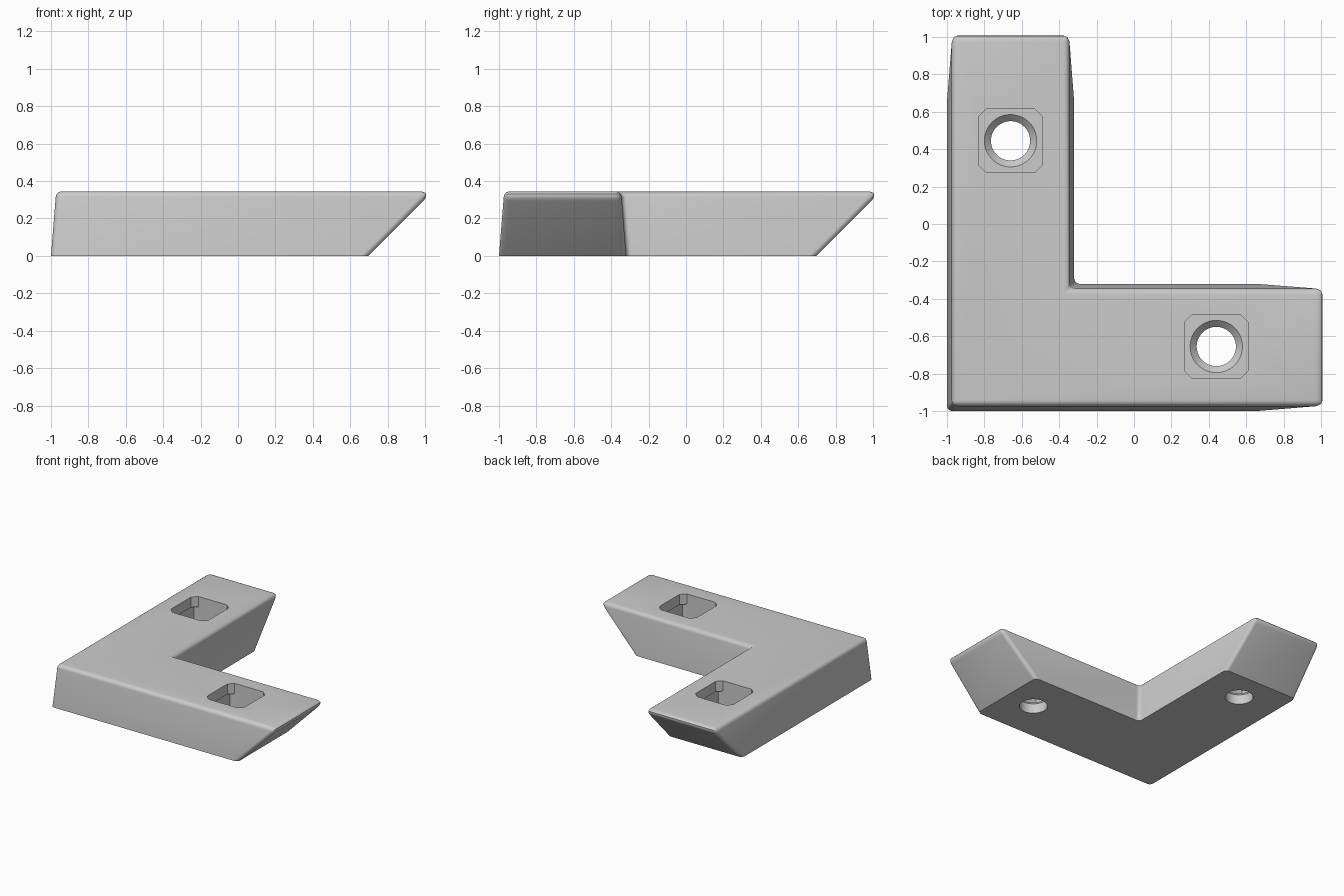
import bpy
import bmesh
from math import cos, sin, pi, radians

cube = bpy.data.objects.get("Cube")
if cube:
    bpy.data.objects.remove(cube, do_unlink=True)

HEIGHT = 0.345
ROUND = 0.03          # edge radius
TIP = 0.072           # bevel width giving the same radius on the sharp arm tips
SIDES = 48

grey = bpy.data.materials.new("plain_grey")
grey.use_nodes = True
COLOUR = (0.6, 0.6, 0.6, 1)
grey.diffuse_color = COLOUR
grey.node_tree.nodes["Principled BSDF"].inputs["Base Color"].default_value = COLOUR


def skin(bm, rings):
    """Join a stack of equal-length closed rings with quads."""
    rows = [[bm.verts.new(p) for p in ring] for ring in rings]
    count = len(rows[0])
    for low, high in zip(rows, rows[1:]):
        for i in range(count):
            j = (i + 1) % count
            bm.faces.new((low[i], low[j], high[j], high[i]))
    return rows


def l_outline(outer, tip, inner, z):
    return [(outer, outer, z), (tip, outer, z), (tip, inner, z),
            (inner, inner, z), (inner, tip, z), (outer, tip, z)]


def round_ring(x, y, z, radius):
    angles = [2 * pi * i / SIDES for i in range(SIDES)]
    return [(x + radius * cos(a), y + radius * sin(a), z) for a in angles]


def square_ring(x, y, z, half, cut):
    """Square with cut corners, sampled at the same angles as the circles."""
    ring = []
    for i in range(SIDES):
        a = 2 * pi * i / SIDES
        c, s = abs(cos(a)), abs(sin(a))
        r = min(half / max(c, s), (2 * half - cut) / (c + s))
        ring.append((x + r * cos(a), y + r * sin(a), z))
    return ring


def ring_edges(bm, row):
    return [bm.edges.get((row[i - 1], row[i])) for i in range(len(row))]


# Angled body: drafted sides, arm ends overhanging at 45 degrees
bm = bmesh.new()
foot = 0.697
bottom, top = skin(bm, [l_outline(-1.0, foot, -0.32, 0),
                        l_outline(-0.972, foot + HEIGHT, -0.347, HEIGHT)])
bm.faces.new(bottom[::-1])
bm.faces.new(top)
weight = bm.edges.layers.float.new("bevel_weight_edge")
tips = [{top[1], top[2]}, {top[4], top[5]}]
for edge in bm.edges:
    if set(edge.verts) in tips:
        edge[weight] = 1.0
    elif any(v in top for v in edge.verts):
        edge[weight] = ROUND / TIP
mesh = bpy.data.meshes.new("corner_bracket")
bm.to_mesh(mesh)
bm.free()
mesh.materials.append(grey)
body = bpy.data.objects.new("corner_bracket", mesh)
bpy.context.collection.objects.link(body)

# Rounded edges
bevel = body.modifiers.new("rounded_edges", "BEVEL")
bevel.limit_method = "WEIGHT"
bevel.width = TIP
bevel.segments = 6
bpy.ops.object.select_all(action="DESELECT")
bpy.context.view_layer.objects.active = body
body.select_set(True)
bpy.ops.object.modifier_apply(modifier=bevel.name)

# Open the flat top and bottom so the holes can be set into them
bm = bmesh.new()
bm.from_mesh(body.data)
bm.normal_update()
caps = {}
for up in (1, -1):
    flat = [f for f in bm.faces if f.normal.z * up > 0.999]
    caps[up] = max(flat, key=lambda f: f.calc_area())
borders = {up: list(face.edges) for up, face in caps.items()}
bmesh.ops.delete(bm, geom=list(caps.values()), context="FACES_ONLY")

# Square pockets over a wider chamber, with a countersunk screw hole below
for x, y in ((-0.66, 0.445), (0.44, -0.655)):
    rows = skin(bm, [square_ring(x, y, HEIGHT, 0.17, 0.04),
                     square_ring(x, y, 0.26, 0.17, 0.04),
                     square_ring(x, y, 0.26, 0.178, 0.01),
                     square_ring(x, y, 0.115, 0.178, 0.01),
                     round_ring(x, y, 0.115, 0.14),
                     round_ring(x, y, 0.08, 0.105),
                     round_ring(x, y, 0, 0.105)])
    borders[1] += ring_edges(bm, rows[0])
    borders[-1] += ring_edges(bm, rows[-1])

# Close the top and bottom around the holes
for up, edges in borders.items():
    bmesh.ops.triangle_fill(bm, edges=edges, use_beauty=True, normal=(0, 0, up))
bm.to_mesh(body.data)
bm.free()
bpy.ops.object.shade_smooth_by_angle(angle=radians(30))
